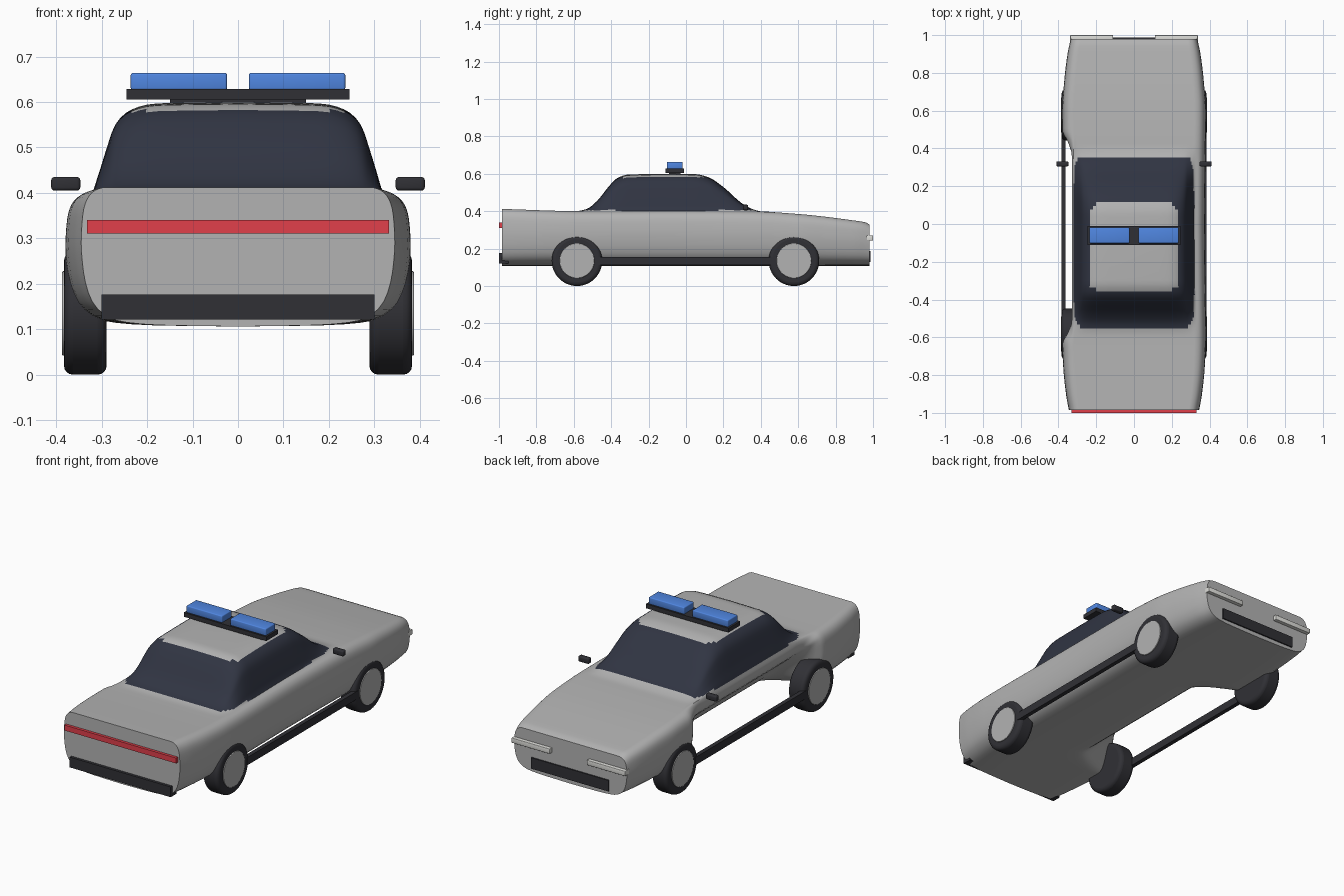
import bpy, bmesh, math
from mathutils import Vector

if "Cube" in bpy.data.objects:
    bpy.data.objects.remove(bpy.data.objects["Cube"])


def material(name, rgb):
    m = bpy.data.materials.new(name)
    m.diffuse_color = (*rgb, 1)
    m.use_nodes = True
    m.node_tree.nodes["Principled BSDF"].inputs["Base Color"].default_value = m.diffuse_color
    return m


GLASS = material("glass", (0.03, 0.035, 0.055))
DARK = material("dark_trim", (0.03, 0.03, 0.036))
RED = material("red_light", (0.75, 0.05, 0.07))
BLUE = material("blue_light", (0.08, 0.24, 0.75))
LAMP = material("lamp", (0.72, 0.72, 0.69))
PAINT = material("paint", (0.45, 0.45, 0.45))


def smooth(ob, angle=35):
    bpy.ops.object.select_all(action='DESELECT')
    bpy.context.view_layer.objects.active = ob
    ob.select_set(True)
    bpy.ops.object.shade_smooth_by_angle(angle=math.radians(angle))


def spline(keys, t):
    """Smooth curve through sorted (t, value) keys, tangents limited to avoid overshoot."""
    t = min(max(t, keys[0][0]), keys[-1][0])
    n = len(keys)
    d = [(keys[i+1][1] - keys[i][1]) / (keys[i+1][0] - keys[i][0]) for i in range(n - 1)]

    def tangent(i):
        if i == 0 or i == n - 1:
            return d[min(i, n - 2)]
        a, b = d[i-1], d[i]
        return 0 if a * b <= 0 else 2 * a * b / (a + b)
    i = next(j for j in range(n - 1) if t <= keys[j+1][0])
    (t0, v0), (t1, v1) = keys[i], keys[i+1]
    h = t1 - t0
    s = (t - t0) / h
    return ((2*s**3 - 3*s*s + 1) * v0 + (s**3 - 2*s*s + s) * h * tangent(i)
            + (3*s*s - 2*s**3) * v1 + (s**3 - s*s) * h * tangent(i + 1))


def box(name, lo, hi, mat=None, bevel=0.0):
    bm = bmesh.new()
    bmesh.ops.create_cube(bm, size=1)
    lo, hi = Vector(lo), Vector(hi)
    for v in bm.verts:
        v.co = (lo + hi) / 2 + v.co * (hi - lo)
    if bevel:
        bmesh.ops.bevel(bm, geom=bm.edges[:], offset=bevel, segments=3, profile=0.5, affect='EDGES')
    me = bpy.data.meshes.new(name)
    bm.to_mesh(me)
    bm.free()
    ob = bpy.data.objects.new(name, me)
    bpy.context.collection.objects.link(ob)
    if mat:
        me.materials.append(mat)
    if bevel:
        smooth(ob)
    return ob


# Curves along the length: half width, deck height, cabin height, left side dent
WIDTH = [(-.985, .345), (-.9, .36), (-.75, .375), (-.6, .38), (0, .375), (.6, .38), (.75, .37), (.9, .352), (.98, .335)]
DECK = [(-.985, .412), (-.55, .4), (0, .402), (.38, .398), (.6, .385), (.9, .35), (.96, .34), (.98, .33)]
CABIN = [(-.58, 0), (-.53, .012), (-.48, .05), (-.41, .135), (-.37, .175), (-.31, .195), (-.1, .198),
         (.05, .196), (.12, .18), (.2, .128), (.3, .042), (.35, .015), (.4, 0)]
DENT = [(-.62, 0), (-.48, 1), (.33, 1), (.48, 0)]
# Half section: x as share of the width, z as share of deck height, share of cabin height
SECTION = [(0, 0, 0), (.5, .01, 0), (.78, .045, 0), (.93, .18, 0), (.985, .39, 0), (1, .6, 0), (.99, .8, 0),
           (.965, .91, 0), (.91, .98, 0), (.85, 1, 0), (.805, 1, .25), (.765, 1, .5), (.715, 1, .76),
           (.62, 1, .92), (.47, 1, .985), (0, 1, 1)]
# Left lower section where the side is pushed in
DENTED = [(0, .106), (.07, .112), (.12, .145), (.17, .193), (.22, .24), (.265, .28), (.3, .312), (.323, .34),
          (.328, .37), (.32, .4)]
BOTTOM, SUB = .106, 3


def half_section(y, dented):
    w, d, c, k = (spline(curve, y) for curve in (WIDTH, DECK, CABIN, DENT))
    pts = []
    for i, (fx, fz, fc) in enumerate(SECTION):
        x, z = fx * w, BOTTOM + (d - BOTTOM) * fz + c * fc
        if dented and i < len(DENTED):
            x += (DENTED[i][0] - x) * k
            z += (DENTED[i][1] - z) * k
        pts.append((x, z))
    xs = [(i, p[0]) for i, p in enumerate(pts)]
    zs = [(i, p[1]) for i, p in enumerate(pts)]
    return [(spline(xs, j / SUB), spline(zs, j / SUB)) for j in range((len(pts) - 1) * SUB + 1)]


# Body shell lofted along y, with painted-on windows
bm = bmesh.new()
STEPS = 100
rings = []
for s in range(STEPS + 1):
    y = -.985 + 1.965 * s / STEPS
    right, left = half_section(y, False), half_section(y, True)
    ring = right + [(-x, z) for x, z in left[-2:0:-1]]
    rings.append([bm.verts.new((x, y, z)) for x, z in ring])
n = len(rings[0])
for a, b in zip(rings, rings[1:]):
    for i in range(n):
        f = bm.faces.new((a[i], a[(i+1) % n], b[(i+1) % n], b[i]))
        c = f.calc_center_median()
        f.material_index = int(.405 < c.z < .58 and -.55 < c.y < .36)
bm.faces.new(rings[0])
bm.faces.new(rings[-1])
bmesh.ops.recalc_face_normals(bm, faces=bm.faces[:])
mesh = bpy.data.meshes.new("car_body")
bm.to_mesh(mesh)
bm.free()
body = bpy.data.objects.new("car_body", mesh)
bpy.context.collection.objects.link(body)
mesh.materials.append(PAINT)
mesh.materials.append(GLASS)
smooth(body, 40)


def disc(name, x, y, radius, width, mat, bevel):
    bpy.ops.mesh.primitive_cylinder_add(vertices=48, radius=radius, depth=width, location=(x, y, .135),
                                        rotation=(0, math.pi / 2, 0))
    ob = bpy.context.object
    ob.name = name
    ob.data.materials.append(mat)
    mod = ob.modifiers.new("round", 'BEVEL')
    mod.width, mod.segments, mod.limit_method = bevel, 4, 'ANGLE'
    smooth(ob)


# Parts repeated on both sides
for side, sx in (("right", 1), ("left", -1)):
    def side_box(name, lo, hi, mat, bevel=0.0):
        x0, x1 = sorted((lo[0] * sx, hi[0] * sx))
        box(f"{side}_{name}", (x0, *lo[1:]), (x1, *hi[1:]), mat, bevel)

    for end, y in (("front", -.583), ("back", .577)):
        disc(f"{side}_{end}_tyre", sx * .336, y, .135, .094, DARK, .02)
        disc(f"{side}_{end}_hub", sx * .345, y, .093, .084, PAINT, .003)
    side_box("sill", (.362, -.47, .113), (.385, .47, .155), DARK)
    side_box("mirror", (.347, .305, .405), (.411, .332, .435), DARK, .007)
    side_box("headlight", (.11, .965, .243), (.338, 1, .27), LAMP, .003)
    side_box("beacon", (.024, -.102, .626), (.236, -.018, .664), BLUE, .005)

# Light bar base, end trim and tail light
box("light_bar_base", (-.245, -.11, .605), (.245, -.01, .628), DARK)
box("roof_mount", (-.15, -.09, .59), (.15, -.03, .61), DARK)
box("tail_light_strip", (-.332, -1, .311), (.332, -.975, .34), RED)
box("bumper", (-.3, -1, .121), (.3, -.95, .176), DARK)
box("grille", (-.23, .95, .128), (.23, .987, .187), DARK)
